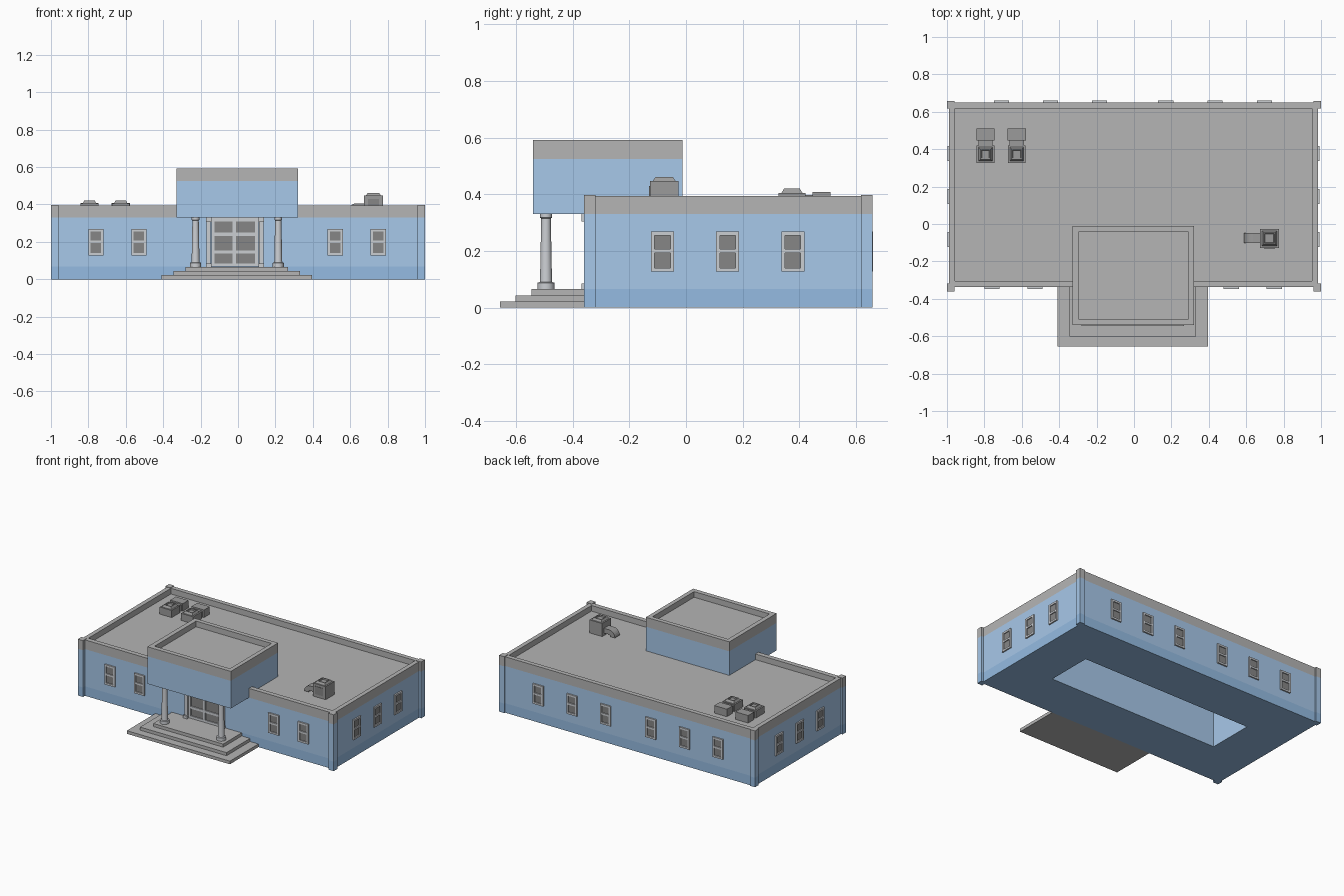
import bpy, bmesh
from math import sin, cos, pi
from mathutils import Matrix, Vector

if "Cube" in bpy.data.objects:
    bpy.data.objects.remove(bpy.data.objects["Cube"])


def material(name, r, g, b):
    m = bpy.data.materials.new(name)
    m.diffuse_color = (r, g, b, 1)
    m.use_nodes = True
    m.node_tree.nodes["Principled BSDF"].inputs["Base Color"].default_value = m.diffuse_color
    return m


WALL = material("wall_blue", .39, .58, .82)
BASE = material("base_blue", .30, .50, .76)
GREY = material("stone_grey", .46, .46, .46)
LIGHT = material("frame_light", .6, .62, .65)
DARK = material("glass_dark", .24, .24, .24)
METAL = material("vent_grey", .33, .33, .33)


def add(name, bm, mats, matrix=None):
    bmesh.ops.recalc_face_normals(bm, faces=bm.faces)
    me = bpy.data.meshes.new(name)
    bm.to_mesh(me)
    bm.free()
    for m in mats:
        me.materials.append(m)
    ob = bpy.data.objects.new(name, me)
    bpy.context.collection.objects.link(ob)
    if matrix:
        ob.matrix_world = matrix
    return ob


def rect(x0, x1, y0, y1, z):
    return [(x0, y0, z), (x1, y0, z), (x1, y1, z), (x0, y1, z)]


def circle(x, y, r, z, n=20):
    return [(x + r * cos(2 * pi * i / n), y + r * sin(2 * pi * i / n), z) for i in range(n)]


def loft(name, rings, mats, bands=None, smooth=False):
    """Skin a stack of rings, cap both ends, colour each band."""
    bm = bmesh.new()
    vs = [[bm.verts.new(p) for p in r] for r in rings]
    n = len(vs[0])
    bands = bands or [0] * (len(rings) - 1)
    for k, band in enumerate(bands):
        for i in range(n):
            j = (i + 1) % n
            f = bm.faces.new((vs[k][i], vs[k][j], vs[k + 1][j], vs[k + 1][i]))
            f.material_index = band
            f.smooth = smooth
    bm.faces.new(vs[0]).material_index = bands[0]
    bm.faces.new(vs[-1]).material_index = bands[-1]
    return add(name, bm, mats)


def boxes(name, items, mats, matrix=None):
    """One object made of boxes: (x0, x1, y0, y1, z0, z1, material index)."""
    bm = bmesh.new()
    for x0, x1, y0, y1, z0, z1, mi in items:
        m = Matrix.Translation(((x0 + x1) / 2, (y0 + y1) / 2, (z0 + z1) / 2)) \
            @ Matrix.Diagonal((x1 - x0, y1 - y0, z1 - z0, 1))
        r = bmesh.ops.create_cube(bm, size=1, matrix=m)
        for f in {f for v in r["verts"] for f in v.link_faces}:
            f.material_index = mi
    return add(name, bm, mats, matrix)


# Main building: underside pit, banded walls, parapet and sunken roof
hall = (-.988, .983, -.338, .65)
inner = (-.957, .952, -.304, .618)
pit = (-.67, .67, -.01, .32)
loft("main_building",
     [rect(*pit, .33), rect(*pit, 0), rect(*hall, 0), rect(*hall, .067), rect(*hall, .33),
      rect(*hall, .395), rect(*inner, .395), rect(*inner, .355)],
     [WALL, BASE, GREY], [0, 1, 1, 0, 2, 2, 2])

# Corner pilasters
for x in (-1, .96):
    for y in (-.36, .617):
        p = (x, x + .04, y, y + .041)
        loft("corner_pilaster", [rect(*p, z) for z in (0, .067, .33, .398)],
             [WALL, BASE, GREY], [1, 0, 2])

# Entrance tower over the porch
tw = (-.33, .322, -.54, -.012)
ti = (-.298, .292, -.507, -.043)
loft("entrance_tower",
     [rect(*tw, .33), rect(*tw, .525), rect(*tw, .592), rect(*ti, .592), rect(*ti, .552)],
     [WALL, GREY], [0, 1, 1, 1])

# Entrance steps
for i in range(3):
    d = .065 * i
    loft("entrance_step", [rect(-.41 + d, .396 - d, -.656 + .055 * i, -.337, z)
                           for z in (.022 * i, .022 * (i + 1))], [GREY])

# Porch columns
for x in (-.227, .215):
    prof = [(.03, .066), (.03, .088), (.022, .09), (.021, .1), (.017, .315), (.021, .318), (.021, .33)]
    loft("porch_column", [circle(x, -.494, r, z) for r, z in prof], [LIGHT])
    bpy.context.view_layer.objects.active = bpy.context.collection.objects[-1]
    bpy.ops.object.select_all(action='DESELECT')
    bpy.context.view_layer.objects.active.select_set(True)
    bpy.ops.object.shade_smooth_by_angle()


def glazing(name, xs, zs, bars, matrix):
    """Frame of bars over a recessed dark pane; xs and zs are bar centres."""
    h = bars / 2
    items = [(x - h, x + h, -.01, .004, zs[0] - h, zs[-1] + h, 0) for x in xs]
    for a, b in zip(xs, xs[1:]):
        items += [(a + h, b - h, -.01, .004, z - h, z + h, 0) for z in zs]
    items.append((xs[0], xs[-1], -.003, .003, zs[0], zs[-1], 1))
    boxes(name, items, [LIGHT, DARK], matrix)


# Windows on all four walls (position, turn)
spots = [((x, -.338), 0) for x in (-.76, -.53, .52, .75)]
spots += [((x, .65), pi) for x in (-.708, -.446, -.184, .17, .433, .697)]
spots += [((.983, y), pi / 2) for y in (-.083, .147, .377)]
spots += [((-.988, y), -pi / 2) for y in (-.083, .147, .377)]
for (x, y), turn in spots:
    glazing("window", (-.034, .034), (.134, .2, .262), .013,
            Matrix.Translation((x, y, 0)) @ Matrix.Rotation(turn, 4, 'Z'))

# Entrance door with flanking pilasters and lintel
glazing("entrance_door", (-.133, -.02, .1), (.077, .145, .241, .317), .017,
        Matrix.Translation((0, -.34, 0)))
surround = [(-.17, .14, -.352, -.337, .317, .33, 0)]
for x in (-.157, .124):
    surround += [(x - .011, x + .011, -.358, -.337, .066, .33, 0),
                 (x - .015, x + .015, -.368, -.337, .066, .085, 0),
                 (x - .015, x + .015, -.368, -.337, .305, .33, 0)]
boxes("door_surround", surround, [LIGHT])


def around(cx, cy, r, z):
    return rect(cx - r, cx + r, cy - r, cy + r, z)


# Pair of low roof units, each with a linked rear box
for x in (-.794, -.627):
    prof = [(.047, .355), (.047, .405), (.037, .405), (.028, .42), (.022, .42), (.02, .412)]
    loft("roof_unit", [around(x, .374, r, z) for r, z in prof], [METAL])
    boxes("roof_unit_rear", [(x - .049, x + .049, .447, .51, .355, .408, 0),
                             (x - .038, x + .038, .42, .448, .355, .398, 0)], [METAL])

# Tall vent with flared cap
vx, vy = .724, -.077
prof = [(.05, .355), (.05, .447), (.04, .447), (.031, .461), (.025, .461), (.023, .452)]
loft("roof_vent", [around(vx, vy, r, z) for r, z in prof], [METAL])
boxes("vent_grille", [(vx - .03, vx + .03, vy - .053, vy - .049, .375, .43, 0)], [DARK])

# Duct bending from the vent down to the roof
rings = []
for k in range(-1, 7):
    a = pi / 2 + max(k, 0) * pi / 12
    dx = .05 if k < 0 else 0
    rings.append([(.635 + dx + r * cos(a), y, .36 + r * sin(a))
                  for r, y in ((.012, -.102), (.046, -.102), (.046, -.047), (.012, -.047))])
loft("vent_duct", rings, [METAL])
